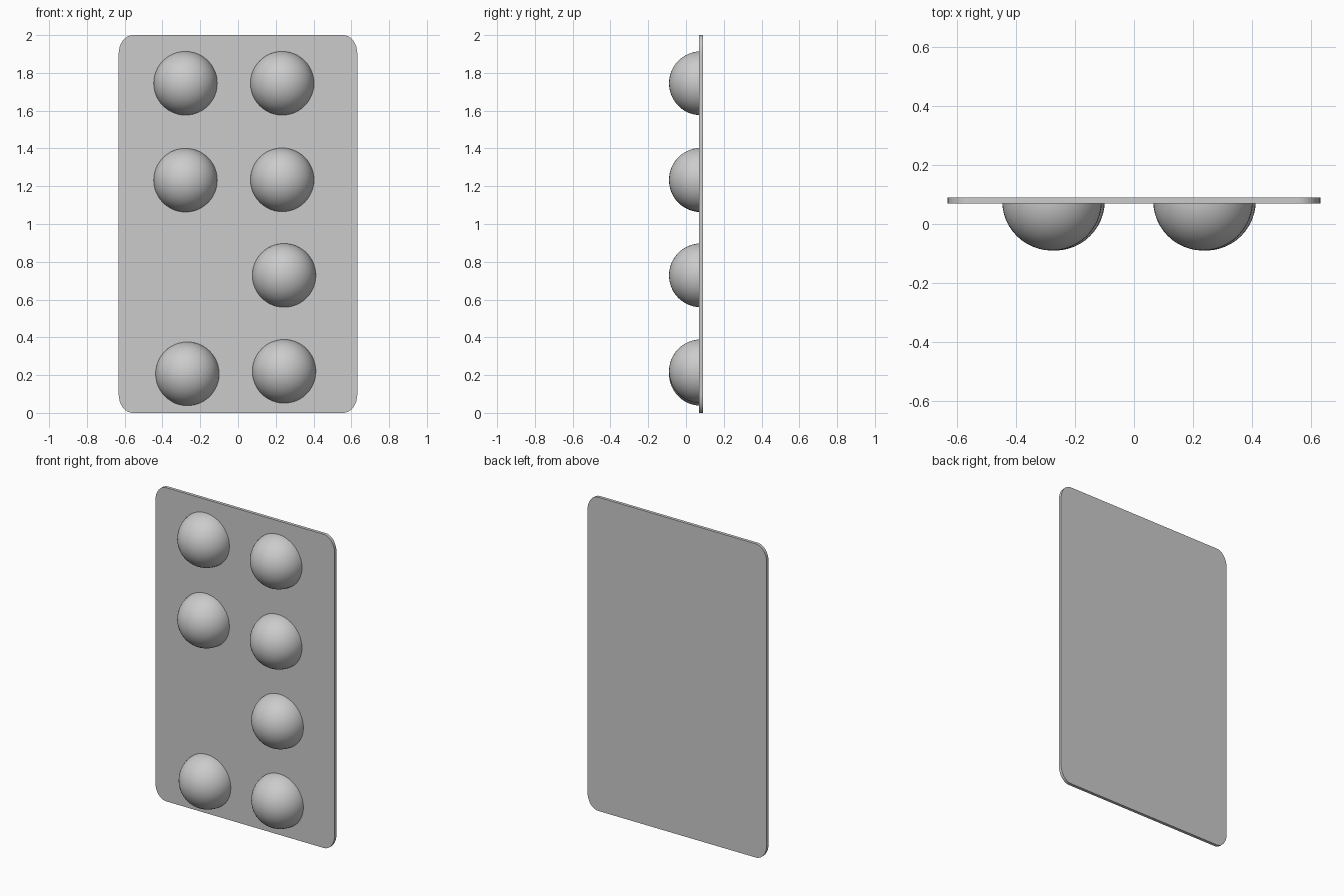
import bpy
import bmesh
from math import cos, sin, pi, radians

cube = bpy.data.objects.get("Cube")
if cube:
    bpy.data.objects.remove(cube, do_unlink=True)

# Single grey material
grey = bpy.data.materials.new("light_grey")
grey.use_nodes = True
colour = (0.6, 0.6, 0.6, 1)
grey.diffuse_color = colour
grey.node_tree.nodes["Principled BSDF"].inputs["Base Color"].default_value = colour


def finish(name, bm, location=(0, 0, 0)):
    bmesh.ops.recalc_face_normals(bm, faces=bm.faces)
    mesh = bpy.data.meshes.new(name)
    bm.to_mesh(mesh)
    bm.free()
    mesh.materials.append(grey)
    obj = bpy.data.objects.new(name, mesh)
    obj.location = location
    bpy.context.collection.objects.link(obj)
    return obj


def smooth(obj):
    bpy.ops.object.select_all(action="DESELECT")
    obj.select_set(True)
    bpy.context.view_layer.objects.active = obj
    bpy.ops.object.shade_smooth_by_angle(angle=radians(30))


# Backing card: thin sheet with slightly tall rounded corners
half_w, half_h, thick = 0.632, 1.0, 0.02
corner_x, corner_z, steps = 0.075, 0.1, 8
bm = bmesh.new()
outline = []
for quarter, (sx, sz) in enumerate([(1, 1), (-1, 1), (-1, -1), (1, -1)]):
    for i in range(steps + 1):
        a = (quarter + i / steps) * pi / 2
        outline.append(bm.verts.new((
            sx * (half_w - corner_x) + corner_x * cos(a), 0,
            sz * (half_h - corner_z) + corner_z * sin(a))))
front = bm.faces.new(outline)
back = bmesh.ops.extrude_face_region(bm, geom=[front])["geom"]
bmesh.ops.translate(bm, vec=(0, thick, 0),
                    verts=[v for v in back if isinstance(v, bmesh.types.BMVert)])
smooth(finish("backing_card", bm, (0, 0.07, half_h)))

# Domes: half spheres bulging forward from the card, one place left empty
domes = {
    "top_right": (-0.278, 1.745), "top_left": (0.234, 1.745),
    "upper_right": (-0.278, 1.232), "upper_left": (0.234, 1.234),
    "lower_left": (0.244, 0.728),
    "bottom_right": (-0.268, 0.207), "bottom_left": (0.244, 0.22),
}
for place, (x, z) in domes.items():
    bm = bmesh.new()
    bmesh.ops.create_uvsphere(bm, u_segments=48, v_segments=24, radius=0.169)
    bmesh.ops.bisect_plane(bm, geom=bm.verts[:] + bm.edges[:] + bm.faces[:],
                           plane_co=(0, 0, 0), plane_no=(0, 1, 0), clear_outer=True)
    smooth(finish("dome_" + place, bm, (x, 0.079, z)))
